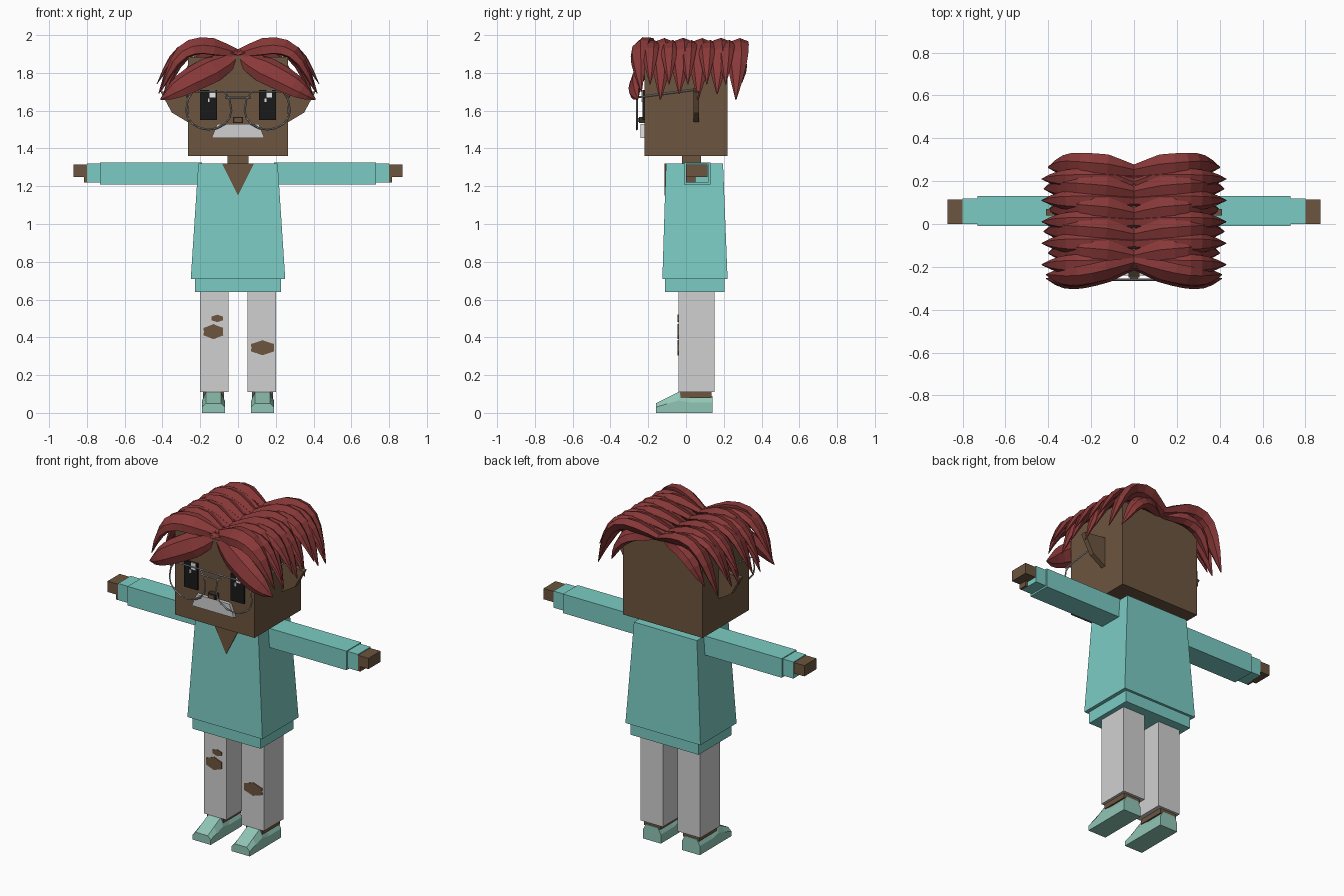
import bpy, bmesh
from math import sin, cos, pi, tau
from mathutils import Vector

if "Cube" in bpy.data.objects:
    bpy.data.objects.remove(bpy.data.objects["Cube"])


def make_material(name, red, green, blue):
    material = bpy.data.materials.new(name)
    material.use_nodes = True
    colour = (red, green, blue, 1)
    material.diffuse_color = colour
    material.node_tree.nodes["Principled BSDF"].inputs["Base Color"].default_value = colour
    return material


SKIN = make_material("brown skin", .15, .09, .05)
TEAL = make_material("teal cloth", .2, .6, .55)
PALE = make_material("pale trousers", .63, .63, .63)
MINT = make_material("mint shoe", .28, .56, .46)
RED = make_material("red hair", .25, .04, .04)
BLACK = make_material("black eye", .01, .01, .01)
WHITE = make_material("white glint", .9, .9, .9)
SILVER = make_material("silver wire", .3, .3, .3)
DARK = make_material("dark nose", .04, .03, .02)

# Shared levels and depths
CHIN, SHOULDER, WAIST, HEM, ANKLE = 1.36, 1.32, .71, .64, .11
FACE, LENS_DEPTH, LEG_DEPTH = -.22, -.26, (-.04, .15)


def loft(name, material, rings, mirrored=False):
    """Skin a row of equal rings, close both ends and optionally mirror across x."""
    mesh_builder = bmesh.new()
    rows = [[mesh_builder.verts.new(point) for point in ring] for ring in rings]
    for lower, upper in zip(rows, rows[1:]):
        for i in range(len(lower)):
            mesh_builder.faces.new((lower[i - 1], lower[i], upper[i], upper[i - 1]))
    mesh_builder.faces.new(rows[0])
    mesh_builder.faces.new(rows[-1])
    bmesh.ops.recalc_face_normals(mesh_builder, faces=mesh_builder.faces)
    mesh = bpy.data.meshes.new(name)
    mesh_builder.to_mesh(mesh)
    mesh_builder.free()
    mesh.materials.append(material)
    part = bpy.data.objects.new(name, mesh)
    bpy.context.collection.objects.link(part)
    if mirrored:
        part.modifiers.new("Mirror", "MIRROR").use_mirror_merge = False


def rectangle(x, y, z):
    return [(x[0], y[0], z), (x[1], y[0], z), (x[1], y[1], z), (x[0], y[1], z)]


def box(name, material, x, y, z, mirrored=False):
    loft(name, material, [rectangle(x, y, height) for height in z], mirrored)


def centred_box(name, material, half_width, y, z):
    box(name, material, (-half_width, half_width), y, z)


def plate(name, material, outline, front, back, mirrored=False):
    loft(name, material, [[(x, y, z) for x, z in outline] for y in (front, back)], mirrored)


def wire(name, points, closed=False):
    curve = bpy.data.curves.new(name, "CURVE")
    curve.dimensions = "3D"
    curve.bevel_depth = .005
    curve.bevel_resolution = 0
    spline = curve.splines.new("POLY")
    spline.points.add(len(points) - 1)
    for spline_point, position in zip(spline.points, points):
        spline_point.co = (*position, 1)
    spline.use_cyclic_u = closed
    curve.materials.append(SILVER)
    bpy.context.collection.objects.link(bpy.data.objects.new(name, curve))


# Head, neck and pointed ears
centred_box("head", SKIN, .265, (FACE, -FACE), (CHIN, 1.885))
centred_box("neck", SKIN, .055, (-.02, .08), (SHOULDER, CHIN))
plate("ears", SKIN, [(.25, 1.53), (.35, 1.59), (.41, 1.7), (.25, 1.72)], .04, .07, True)

# Face
box("eyes", BLACK, (.11, .2), (-.23, FACE), (1.55, 1.71), True)
for side, edge in (("right", -.15), ("left", .15)):
    box(side + "_eye_glint", WHITE, (edge, edge + .03), (-.235, FACE), (1.67, 1.71))
    box(side + "_eye_spark", WHITE, (edge - .01, edge), (-.235, FACE), (1.645, 1.665))
centred_box("nose", DARK, .026, (-.25, FACE), (1.535, 1.567))
centred_box("nose_front", SKIN, .018, (-.255, FACE), (1.54, 1.56))
plate("moustache", PALE, [(-.14, 1.455), (.14, 1.455), (.11, 1.53), (-.11, 1.53)], -.24, FACE)

# Wire spectacles: round lenses with a flattened brow
for side, sign in (("left", 1), ("right", -1)):
    angles = [tau * i / 16 for i in range(16)]
    rim = [(sign * (.155 + .12 * cos(a)), LENS_DEPTH, 1.6 + .1 * min(1, sin(a) * (1.5 if sin(a) > 0 else 1)))
           for a in angles]
    wire(side + "_lens_rim", rim, True)
    wire(side + "_temple", [(sign * .27, LENS_DEPTH, 1.67), (sign * .27, .04, 1.71)])
for level in (1.7, 1.67):
    wire("spectacle_bridge", [(-.07, LENS_DEPTH, level), (.07, LENS_DEPTH, level)])

# Tunic, hem and neckline
loft("tunic", TEAL, [rectangle((-.25, .25), (-.125, .22), WAIST),
                     rectangle((-.21, .21), (-.106, .196), SHOULDER)])
centred_box("tunic_hem", TEAL, .228, (-.11, .205), (HEM, WAIST))
plate("neckline", SKIN, [(-.085, SHOULDER), (.085, SHOULDER), (0, 1.15)], -.114, -.106)

# Arms
box("sleeves", TEAL, (.19, .73), (-.01, .13), (1.21, 1.325), True)
box("cuffs", TEAL, (.73, .8), (0, .12), (1.22, SHOULDER), True)
box("hands", SKIN, (.8, .87), (0, .115), (1.25, 1.315), True)
box("thumbs", SKIN, (.8, .815), (0, .05), (1.22, 1.25), True)

# Legs and ankles
box("legs", PALE, (.05, .2), LEG_DEPTH, (ANKLE, HEM), True)
box("ankles", SKIN, (.075, .185), (-.03, .135), (.08, ANKLE), True)

# Shoes: a rising toe, then a low opening round the ankle
shoe_rings = []
for i in range(6):
    y = -.16 + .06 * i
    top = .09 if i > 2 else .05 + .03 * i
    side = top * .6
    shoe_rings.append([(.07, y, 0), (.19, y, 0), (.19, y, side),
                       (.17, y, top), (.09, y, top), (.07, y, side)])
loft("shoes", MINT, shoe_rings, True)


# Ragged holes in the trousers
def rip(name, centre_x, centre_z, half_width, half_height):
    outline = []
    for i in range(12):
        angle = tau * i / 12
        reach = 1 if i % 2 else .85
        outline.append((centre_x + half_width * reach * cos(angle),
                        centre_z + half_height * reach * sin(angle)))
    plate(name, SKIN, outline, LEG_DEPTH[0] - .004, LEG_DEPTH[0])


rip("right_knee_rip", -.13, .43, .06, .04)
rip("right_thigh_rip", -.11, .5, .035, .02)
rip("left_knee_rip", .13, .345, .07, .04)


# Hair locks: a faceted, tapering section swept outward from the parting
def lock(name, start, across, reach=.41, lift=.06, drop=.22, fall=3, sway=0, width=.07, thick=.035):
    steps = 8
    path = []
    for i in range(steps + 1):
        t = i / steps
        path.append(Vector((reach * (.85 * sin(pi * t / 2) + .15 * t ** 6),
                            start + sway * sin(.7 * pi * t),
                            1.9 + lift * sin(pi * t) - drop * t ** fall)))
    rings = []
    for i, centre in enumerate(path):
        t = i / steps
        tangent = (path[min(i + 1, steps)] - path[max(i - 1, 0)]).normalized()
        flat = Vector(across)
        flat = (flat - tangent * flat.dot(tangent)).normalized()
        normal = tangent.cross(flat)
        taper = min(1, .5 + 2 * t) * (1.05 - t ** 4)
        rings.append([centre + taper * (flat * width * cos(tau * k / 6) + normal * thick * sin(tau * k / 6))
                      for k in range(6)])
    loft(name, RED, rings, True)


# Side locks, alternating in length, each with a shorter flick over it
for i in range(5):
    start = -.16 + .1 * i
    odd = i % 2
    lock("side_lock", start, (0, 1, .35), reach=.4 + .02 * odd, drop=.24 - .03 * odd, sway=.03)
    lock("flicked_lock", start - .03, (0, 1, .2), reach=.43, drop=.16, width=.05, thick=.025)

# Curtain over the brow, front crown and back corners
lock("brow_lock", -.19, (0, .35, 1), lift=0, drop=.24, fall=.8, sway=-.08)
lock("front_crown_lock", -.18, (0, 1, .9), drop=.2, sway=-.07, width=.06)
lock("back_lock", .2, (0, 1, -.6), reach=.31, lift=.03, drop=.2, fall=2, sway=.08, width=.055)
